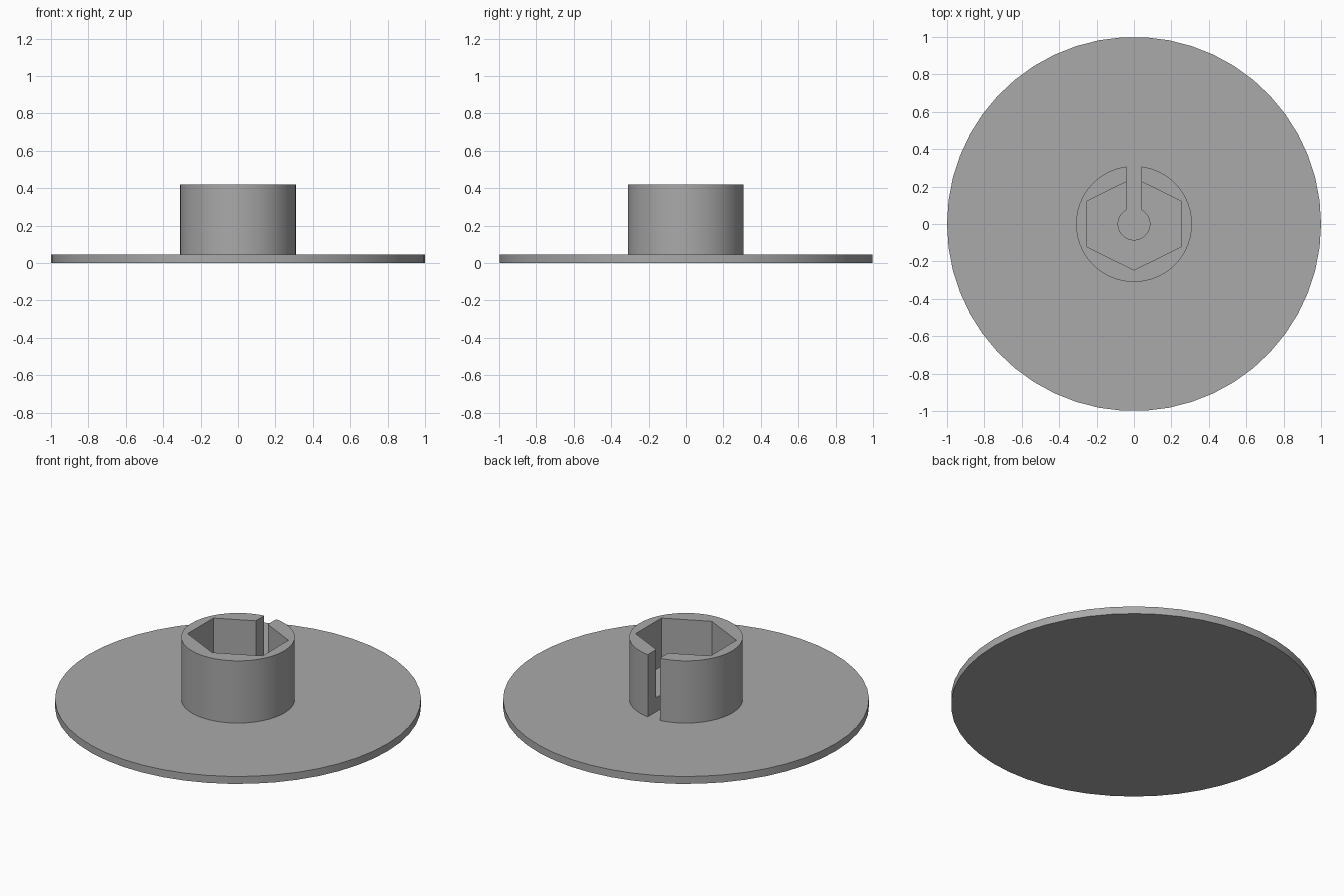
import bpy
import bmesh
import math

cube = bpy.data.objects.get("Cube")
if cube:
    bpy.data.objects.remove(cube, do_unlink=True)

PLATE_TOP, SOCKET_FLOOR, HUB_TOP = 0.045, 0.13, 0.42
SINK = 0.02   # how far the hub reaches into the plate
OVER = 0.1    # how far cutters reach past the hub

grey = bpy.data.materials.new("plain grey")
grey.use_nodes = True
colour = (0.4, 0.4, 0.4, 1)
grey.diffuse_color = colour
grey.node_tree.nodes["Principled BSDF"].inputs["Base Color"].default_value = colour


def circle(radius, sides):
    return [(radius * math.cos(math.tau * i / sides),
             radius * math.sin(math.tau * i / sides)) for i in range(sides)]


def prism(name, outline, bottom, top):
    """Extrude a flat outline upwards into a closed solid."""
    bm = bmesh.new()
    base = bm.faces.new([bm.verts.new((x, y, bottom)) for x, y in outline])
    result = bmesh.ops.extrude_face_region(bm, geom=[base], use_keep_orig=True)
    verts = [g for g in result["geom"] if isinstance(g, bmesh.types.BMVert)]
    bmesh.ops.translate(bm, verts=verts, vec=(0, 0, top - bottom))
    bmesh.ops.recalc_face_normals(bm, faces=bm.faces)
    mesh = bpy.data.meshes.new(name)
    bm.to_mesh(mesh)
    bm.free()
    mesh.materials.append(grey)
    obj = bpy.data.objects.new(name, mesh)
    bpy.context.collection.objects.link(obj)
    return obj


def activate(obj):
    bpy.ops.object.select_all(action="DESELECT")
    obj.select_set(True)
    bpy.context.view_layer.objects.active = obj


def cut(target, cutter):
    """Subtract the cutter for good, then discard it."""
    cutter.hide_render = True
    mod = target.modifiers.new(cutter.name, "BOOLEAN")
    mod.operation, mod.solver, mod.object = "DIFFERENCE", "EXACT", cutter
    activate(target)
    bpy.ops.object.modifier_apply(modifier=mod.name)
    bpy.data.objects.remove(cutter, do_unlink=True)


# Round base plate and the hub standing on it
plate = prism("base_plate", circle(1.0, 50), 0, PLATE_TOP)
hub = prism("hub", circle(0.31, 50), PLATE_TOP - SINK, HUB_TOP)

# Six-sided socket in the upper hub
half_w, side_y, point_y = 0.25, 0.123, 0.246
hexagon = [(half_w, -side_y), (half_w, side_y), (0, point_y),
           (-half_w, side_y), (-half_w, -side_y), (0, -point_y)]
cut(hub, prism("socket_cutter", hexagon, SOCKET_FLOOR, HUB_TOP + OVER))

# Round bore and the slot through the back wall, both down to the plate
low, high = PLATE_TOP - OVER, HUB_TOP + OVER
cut(hub, prism("bore_cutter", circle(0.085, 50), low, high))
slot = [(-0.04, 0), (0.04, 0), (0.04, 0.5), (-0.04, 0.5)]
cut(hub, prism("slot_cutter", slot, low, high))

# Smooth round walls with sharp rims
for part in (plate, hub):
    activate(part)
    bpy.ops.object.shade_smooth_by_angle(angle=math.radians(30))
